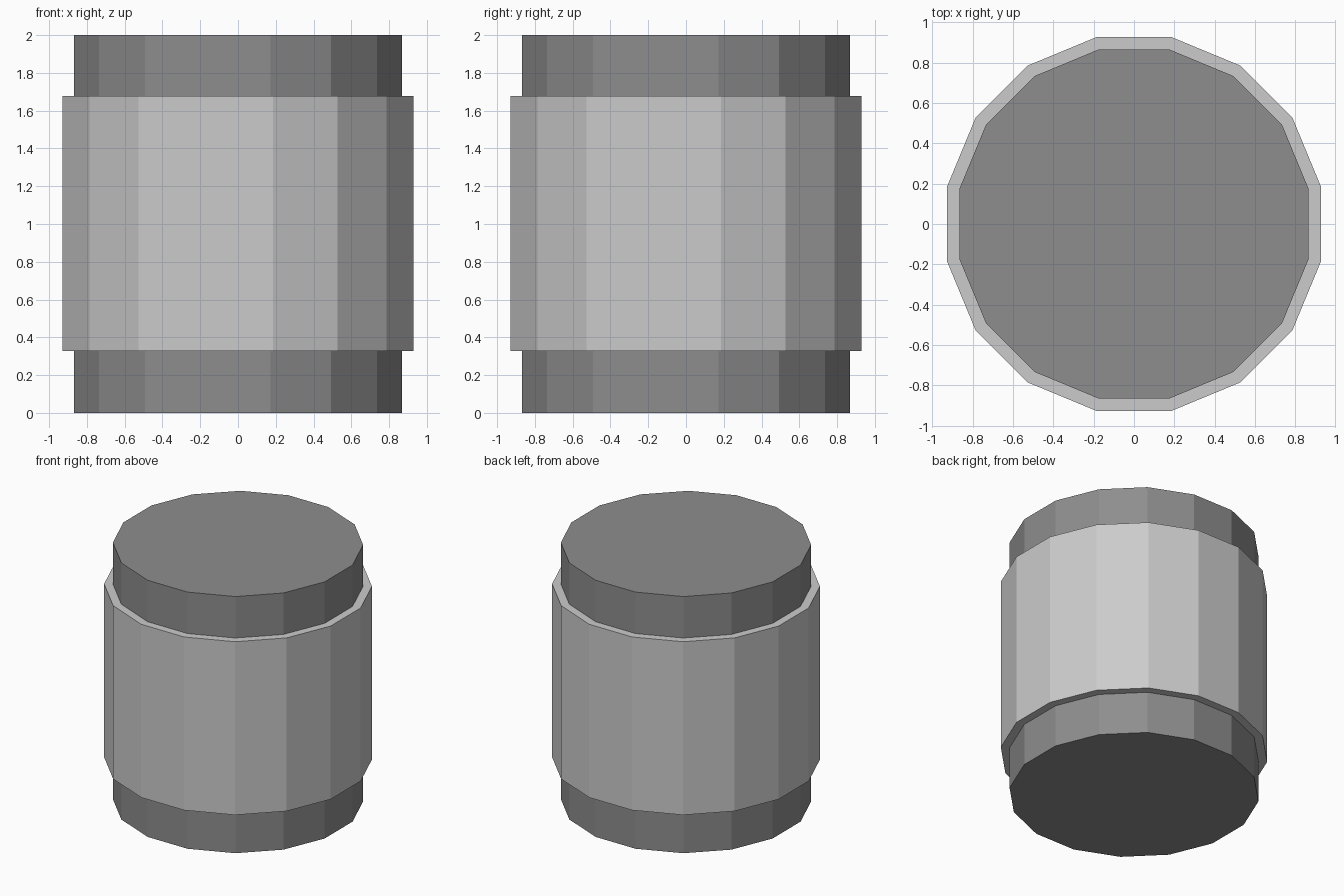
import bpy
from math import pi, cos

if "Cube" in bpy.data.objects:
    bpy.data.objects.remove(bpy.data.objects["Cube"])

SIDES = 16


def drum(name, flat_radius, z0, z1):
    """16-sided cylinder with flats facing the axes, spanning z0 to z1."""
    bpy.ops.mesh.primitive_cylinder_add(
        vertices=SIDES, radius=flat_radius / cos(pi / SIDES), depth=z1 - z0,
        location=(0, 0, (z0 + z1) / 2), rotation=(0, 0, pi / SIDES))
    obj = bpy.context.object
    obj.name = name
    return obj


# Dark inner core, visible at both ends
core = drum("core", 0.867, 0.0, 2.0)
dark = bpy.data.materials.new("dark_grey")
dark.diffuse_color = (0.27, 0.27, 0.27, 1)
dark.use_nodes = True
dark.node_tree.nodes["Principled BSDF"].inputs["Base Color"].default_value = dark.diffuse_color
core.data.materials.append(dark)

# Lighter sleeve wrapped around the middle
sleeve = drum("sleeve", 0.928, 0.327, 1.677)
light = bpy.data.materials.new("light_grey")
light.diffuse_color = (0.75, 0.75, 0.75, 1)
light.use_nodes = True
light.node_tree.nodes["Principled BSDF"].inputs["Base Color"].default_value = light.diffuse_color
sleeve.data.materials.append(light)
